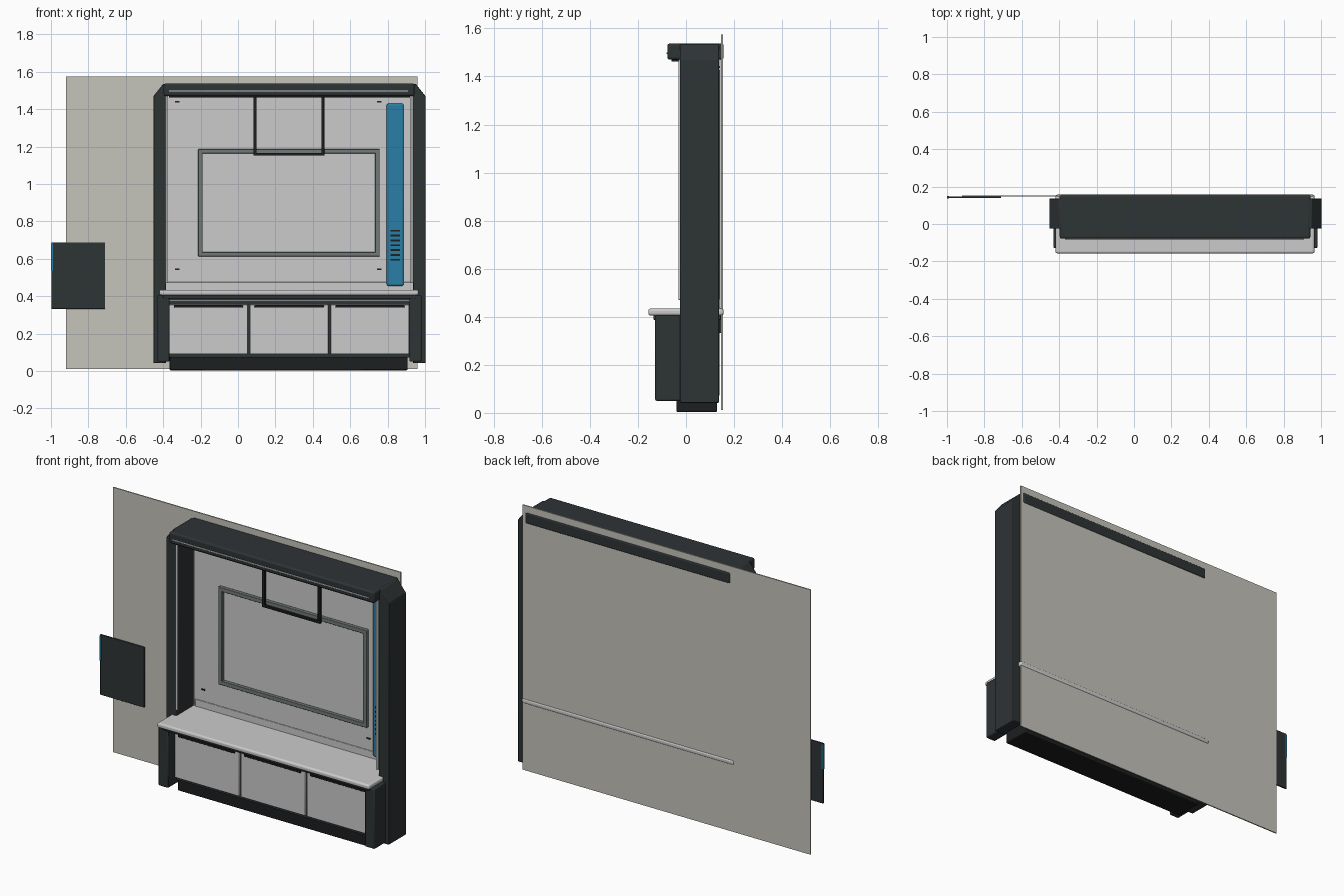
import bpy, bmesh

if "Cube" in bpy.data.objects:
    bpy.data.objects.remove(bpy.data.objects["Cube"])

CX = 0.275  # centre line of the cabinet


def mat(name, r, g, b):
    m = bpy.data.materials.new(name)
    m.diffuse_color = (r, g, b, 1)
    m.use_nodes = True
    m.node_tree.nodes["Principled BSDF"].inputs["Base Color"].default_value = m.diffuse_color
    return m


DARK = mat("charcoal", 0.027, 0.033, 0.036)
BLACK = mat("black", 0.012, 0.013, 0.014)
LIGHT = mat("pale_grey", 0.63, 0.63, 0.61)
WALL = mat("wall_grey", 0.56, 0.55, 0.50)
STEEL = mat("mid_grey", 0.17, 0.19, 0.19)
BLUE = mat("blue", 0.023, 0.21, 0.38)


def finish(name, bm, m, bevel, segments):
    bmesh.ops.recalc_face_normals(bm, faces=bm.faces)
    me = bpy.data.meshes.new(name)
    bm.to_mesh(me)
    bm.free()
    ob = bpy.data.objects.new(name, me)
    bpy.context.collection.objects.link(ob)
    me.materials.append(m)
    if bevel:
        mod = ob.modifiers.new("bevel", 'BEVEL')
        mod.width, mod.segments = bevel, segments
        bpy.context.view_layer.objects.active = ob
        ob.select_set(True)
        bpy.ops.object.shade_smooth_by_angle()
        ob.select_set(False)
    return ob


def box(name, x, y, z, m, bevel=0, segments=2):
    """Box from (min, max) ranges on each axis."""
    bm = bmesh.new()
    bmesh.ops.create_cube(bm, size=1)
    for v in bm.verts:
        v.co = [(r[0] + r[1]) / 2 + c * (r[1] - r[0]) for r, c in zip((x, y, z), v.co)]
    return finish(name, bm, m, bevel, segments)


def prism(name, points, y, m, bevel=0):
    """Front-view outline extruded along y."""
    bm = bmesh.new()
    face = bm.faces.new([bm.verts.new((px, y[0], pz)) for px, pz in points])
    new = bmesh.ops.extrude_face_region(bm, geom=[face])["geom"]
    bmesh.ops.translate(bm, vec=(0, y[1] - y[0], 0),
                        verts=[v for v in new if isinstance(v, bmesh.types.BMVert)])
    return finish(name, bm, m, bevel, 2)


def span(side, a, b):
    """Range between distances a and b from the centre line, on one side."""
    return tuple(sorted((CX + side * a, CX + side * b)))


# Wall and inner back panel
box("wall_panel", (-0.92, 0.96), (0.146, 0.153), (0.012, 1.575), WALL)
box("back_panel", (-0.385, 0.935), (0.139, 0.147), (0.42, 1.48), LIGHT)
box("back_skirting", (-0.375, 0.925), (0.135, 0.14), (0.43, 0.475), LIGHT, 0.002)

# Side columns, trims and lower pilasters
for side, tag in ((-1, "left"), (1, "right")):
    outline = [(0.66, 0.042), (0.727, 0.042), (0.727, 1.47), (0.675, 1.535), (0.66, 1.535)]
    prism(tag + "_column", [(CX + side * d, z) for d, z in outline], (-0.025, 0.137), DARK, 0.004)
    box(tag + "_column_trim", span(side, 0.648, 0.662), (-0.032, -0.02), (0.47, 1.47), LIGHT, 0.002)
    box(tag + "_pilaster", span(side, 0.642, 0.706), (-0.128, -0.02), (0.05, 0.405), DARK, 0.006)

# Overhead header with light strip and bottom lip
box("header", (-0.397, 0.943), (-0.078, 0.157), (1.47, 1.537), DARK, 0.01, 3)
box("header_light_strip", (-0.37, 0.91), (-0.082, -0.07), (1.494, 1.5), LIGHT, 0.001)
box("header_lip", (-0.37, 0.92), (-0.06, 0.13), (1.463, 1.475), BLACK)

# Worktop and its underside rails
box("worktop", (-0.42, 0.965), (-0.157, 0.157), (0.405, 0.434), LIGHT, 0.01, 3)
box("worktop_underside", (-0.40, 0.95), (-0.135, 0.145), (0.387, 0.407), DARK, 0.003)
box("pale_rail", (-0.37, 0.92), (-0.072, -0.05), (0.372, 0.379), LIGHT)

# Cabinet body and plinth
box("cabinet_body", (-0.375, 0.925), (-0.05, 0.14), (0.072, 0.39), DARK)
box("plinth", (-0.365, 0.907), (-0.04, 0.13), (0.004, 0.076), BLACK, 0.005)

# Three drawers with finger grips
for i in range(3):
    x0 = -0.368 + i * 0.4315
    box(f"drawer_front_{i + 1}", (x0, x0 + 0.42), (-0.065, -0.045), (0.09, 0.355), LIGHT, 0.003)
    box(f"drawer_grip_{i + 1}", (x0 + 0.025, x0 + 0.395), (-0.074, -0.06), (0.339, 0.352), BLACK, 0.003)

# Screen frame on the back panel
fx0, fx1, fz0, fz1, w = -0.213, 0.757, 0.612, 1.187, 0.024
for n, x, z in (("top", (fx0, fx1), (fz1 - w, fz1)), ("bottom", (fx0, fx1), (fz0, fz0 + w)),
                ("left", (fx0, fx0 + w), (fz0, fz1)), ("right", (fx1 - w, fx1), (fz0, fz1))):
    box("screen_frame_" + n, x, (0.118, 0.14), z, STEEL, 0.003)

# Hanging bracket
for n, x in (("left", (0.083, 0.099)), ("right", (0.446, 0.462))):
    box("bracket_bar_" + n, x, (0.105, 0.12), (1.152, 1.475), BLACK, 0.002)
box("bracket_cross_bar", (0.083, 0.462), (0.105, 0.12), (1.152, 1.166), BLACK, 0.002)

# Blue side unit with vent slats
box("blue_tower", (0.795, 0.886), (0.118, 0.141), (0.455, 1.43), BLUE, 0.01, 3)
for i in range(7):
    z = 0.595 + i * 0.0258
    box(f"vent_slat_{i + 1}", (0.815, 0.865), (0.114, 0.12), (z - 0.005, z + 0.005), BLACK)

# Panel fixing slots
for x in (-0.325, 0.755):
    for z in (0.543, 1.44):
        box("fixing_slot", (x - 0.012, x + 0.012), (0.135, 0.14), (z - 0.004, z + 0.004), BLACK)

# Detached side board with blue edge
box("side_board", (-0.998, -0.71), (0.139, 0.148), (0.332, 0.688), DARK, 0.002)
box("side_board_blue_edge", (-1.0, -0.99), (0.137, 0.1485), (0.535, 0.682), BLUE)
